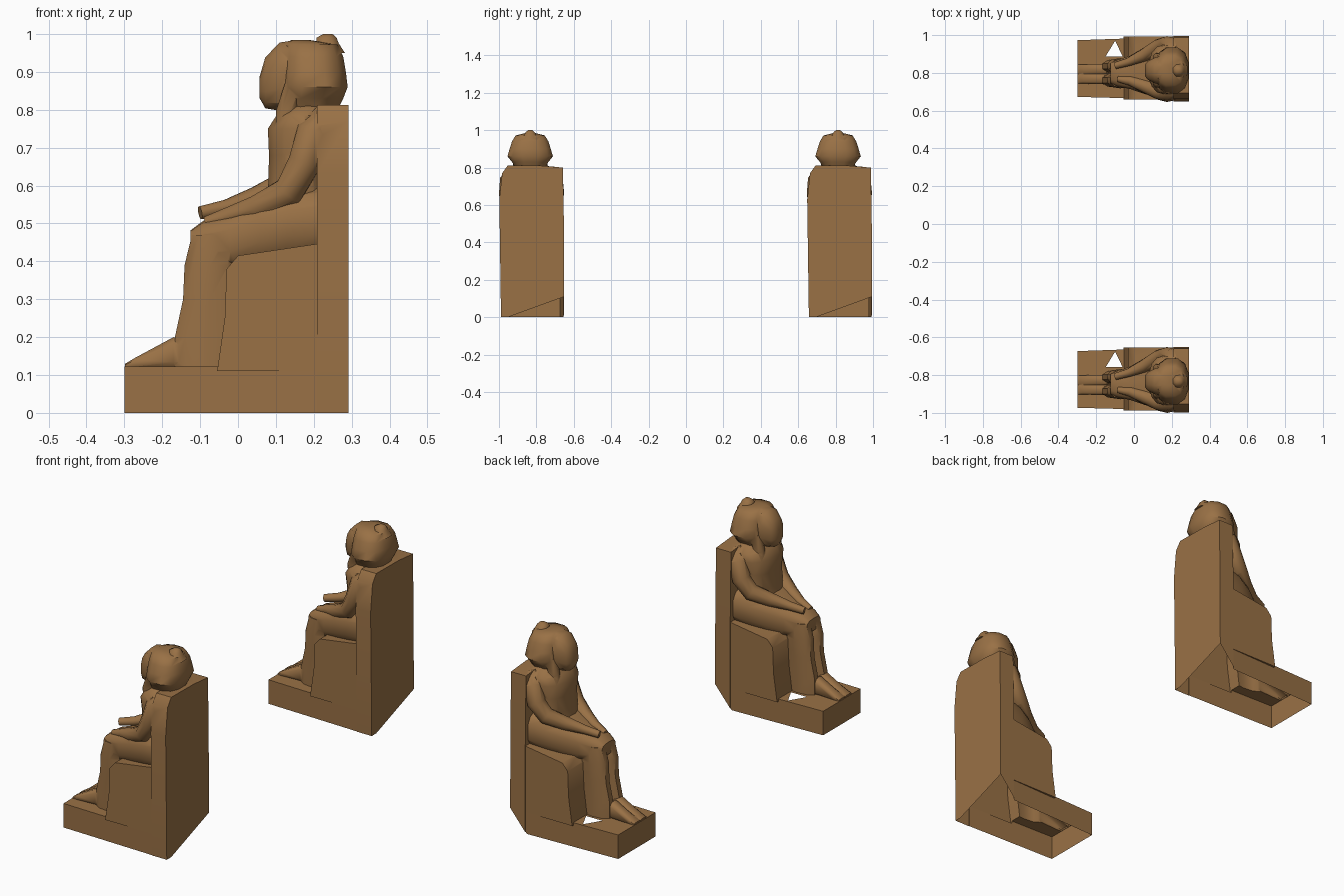
import bpy, bmesh, math
from mathutils import Vector

if "Cube" in bpy.data.objects:
    bpy.data.objects.remove(bpy.data.objects["Cube"])

stone = bpy.data.materials.new("sandstone")
stone.diffuse_color = (0.32, 0.165, 0.06, 1)
stone.use_nodes = True
stone.node_tree.nodes["Principled BSDF"].inputs["Base Color"].default_value = stone.diffuse_color
parts = []


def finish(name, bm):
    bmesh.ops.recalc_face_normals(bm, faces=bm.faces)
    mesh = bpy.data.meshes.new(name)
    bm.to_mesh(mesh)
    bm.free()
    mesh.materials.append(stone)
    ob = bpy.data.objects.new(name, mesh)
    bpy.context.collection.objects.link(ob)
    parts.append(ob)
    return ob


def skin(name, rings):
    """Bridge equal rings of points and cap both ends."""
    bm = bmesh.new()
    vs = [[bm.verts.new(p) for p in r] for r in rings]
    n = len(vs[0])
    for a, b in zip(vs, vs[1:]):
        for i in range(n):
            bm.faces.new((a[i], a[(i + 1) % n], b[(i + 1) % n], b[i]))
    bm.faces.new(vs[0])
    bm.faces.new(vs[-1])
    return finish(name, bm)


def prism(name, profile, lo, hi, axis):
    """Extrude a 2D profile along the x, y or z axis."""
    place = {"x": lambda p, t: (t, p[0], p[1]),
             "y": lambda p, t: (p[0], t, p[1]),
             "z": lambda p, t: (p[0], p[1], t)}[axis]
    return skin(name, [[place(p, t) for p in profile] for t in (lo, hi)])


def oval(n, e):
    for i in range(n):
        a = 2 * math.pi * (i + 0.5) / n
        yield [math.copysign(abs(f) ** e, f) for f in (math.cos(a), math.sin(a))]


def stack(name, rows, yc, n=10, e=0.85):
    """Horizontal rings: z, front x, back x, half width."""
    return skin(name, [[((a + b) / 2 + u * (b - a) / 2, yc + v * w, z)
                        for u, v in oval(n, e)] for z, a, b, w in rows])


def row(name, rows, n=10, e=0.75):
    """Upright rings across x: x, low z, high z, y centre, half width."""
    return skin(name, [[(x, yc + u * w, (a + b) / 2 + v * (b - a) / 2)
                        for u, v in oval(n, e)] for x, a, b, yc, w in rows])


def limb(name, path, n=10):
    """Round tube along points with a radius each."""
    pts = [Vector(p[:3]) for p in path]
    rings = []
    for i, p in enumerate(pts):
        d = (pts[min(i + 1, len(pts) - 1)] - pts[max(i - 1, 0)]).normalized()
        u = d.cross(Vector((0, 1, 0))).normalized()
        v = d.cross(u)
        rings.append([p + (u * a + v * b) * path[i][3] for a, b in oval(n, 1)])
    return skin(name, rings)


def combine(target, other, operation):
    """Boolean one part into another and drop the used part."""
    bpy.context.view_layer.objects.active = target
    mod = target.modifiers.new("join", "BOOLEAN")
    mod.operation, mod.object, mod.solver = operation, other, "EXACT"
    bpy.ops.object.modifier_apply(modifier=mod.name)
    bpy.data.objects.remove(other)


# plinth, throne block and tall back slab
statue = prism("seated_statue", [(-.3, -.15), (.217, -.164), (.217, .168), (-.3, .15)],
               0, .122, "z")
prism("throne", [(-.055, .11), (-.035, .25), (-.03, .38), (.0, .415), (.215, .447), (.215, .11)],
      -.165, .17, "y")
prism("back_slab", [(-.166, 0), (.172, 0), (.171, .45), (.165, .8), (.05, .81),
                    (-.13, .812), (-.16, .77), (-.175, .63)], .208, .292, "x")

# torso, with hips hidden in the lap
stack("torso", [(.45, .05, .24, .135), (.6, .078, .24, .12), (.68, .08, .25, .12),
                (.75, .077, .25, .132), (.785, .1, .25, .13), (.82, .13, .25, .075)], -.005, 14)

# thighs and skirt over the seat
row("lap", [(-.125, .42, .482, -.025, .055), (-.09, .39, .508, -.025, .07),
            (-.02, .38, .53, -.02, .09), (.06, .40, .565, -.01, .128),
            (.13, .41, .59, -.005, .148), (.23, .41, .61, 0, .155)], 14, .65)

# shins and feet
for side, y in (("right", -.063), ("left", .013)):
    stack(side + "_shin", [(.11, -.17, .0, .039), (.2, -.17, .0, .039), (.3, -.148, .0, .039),
                           (.39, -.144, .0, .042), (.47, -.124, .0, .038)], y, 10)
    fy = -.054 if side == "right" else -.004
    row(side + "_foot", [(-.298, .115, .13, fy, .026), (-.27, .115, .147, fy, .027),
                         (-.17, .115, .202, fy, .03), (-.05, .115, .16, fy, .04)], 8, .6)

# arms resting on the lap
limb("right_arm", [(.235, -.1, .78, .04), (.2, -.122, .735, .05), (.175, -.132, .66, .045),
                   (.135, -.125, .585, .042), (.05, -.09, .54, .036), (-.02, -.065, .52, .026),
                   (-.085, -.055, .503, .016)])
limb("left_arm", [(.235, .09, .78, .04), (.2, .115, .735, .05), (.175, .127, .66, .045),
                  (.13, .115, .6, .042), (.05, .07, .565, .034), (-.03, .035, .542, .022),
                  (-.1, .015, .528, .018)])

# tapering face, then the wider headdress with lappets and crest
row("face", [(.057, .83, .888, -.01, .03), (.072, .802, .94, -.01, .05),
             (.11, .795, .98, -.01, .07), (.15, .795, .986, -.01, .08),
             (.2, .8, .975, -.01, .08)], 12, .8)
stack("headdress", [(.79, .115, .26, .075), (.83, .11, .28, .1), (.86, .11, .292, .125),
                    (.9, .112, .287, .113), (.94, .115, .28, .1), (.972, .12, .265, .08),
                    (.984, .14, .19, .03)], -.01, 12, .8)
for side, y in (("right", -.075), ("left", .055)):
    limb(side + "_lappet", [(.15, y, .86, .03), (.125, y, .79, .028), (.115, y, .71, .016)], 8)
stack("crest", [(.95, .2, .285, .05), (.975, .205, .268, .035), (.99, .205, .262, .025),
                (1.0, .225, .25, .012)], -.01, 8)

# merge into one skin, with a broken hole in the plinth beside the legs
for part in parts[1:]:
    combine(statue, part, "UNION")
hole = prism("hole_cutter", [(-.15, .065), (-.06, .065), (-.1, .147)], -.1, .3, "z")
combine(statue, hole, "DIFFERENCE")

# hollow cast: open underside, thin hole rim and broken lower rear corner
bm = bmesh.new()
bm.from_mesh(statue.data)
bm.normal_update()
gone = []
for f in bm.faces:
    m = f.calc_center_median()
    in_hole = -.155 < m.x < -.05 and .06 < m.y < .148 and m.z < .12 and abs(f.normal.z) < .1
    if in_hole or (m.z < .001 and f.normal.z < -.9):
        gone.append(f)
bmesh.ops.delete(bm, geom=gone, context="FACES")
a, b, c = Vector((.292, -.13, 0)), Vector((.292, .172, .11)), Vector((.2, .172, 0))
normal = (b - a).cross(c - a)
normal = -normal if normal.z > 0 else normal
bmesh.ops.bisect_plane(bm, geom=bm.verts[:] + bm.edges[:] + bm.faces[:],
                       plane_co=a, plane_no=normal, clear_outer=True)
bm.to_mesh(statue.data)
bm.free()

# smooth shading, then the pair of statues side by side
bpy.ops.object.select_all(action="DESELECT")
statue.select_set(True)
bpy.context.view_layer.objects.active = statue
bpy.ops.object.shade_smooth_by_angle(angle=math.radians(50))
statue.location.y = -.823
twin = statue.copy()
twin.name = "seated_statue_second"
twin.location.y = .823
bpy.context.collection.objects.link(twin)
